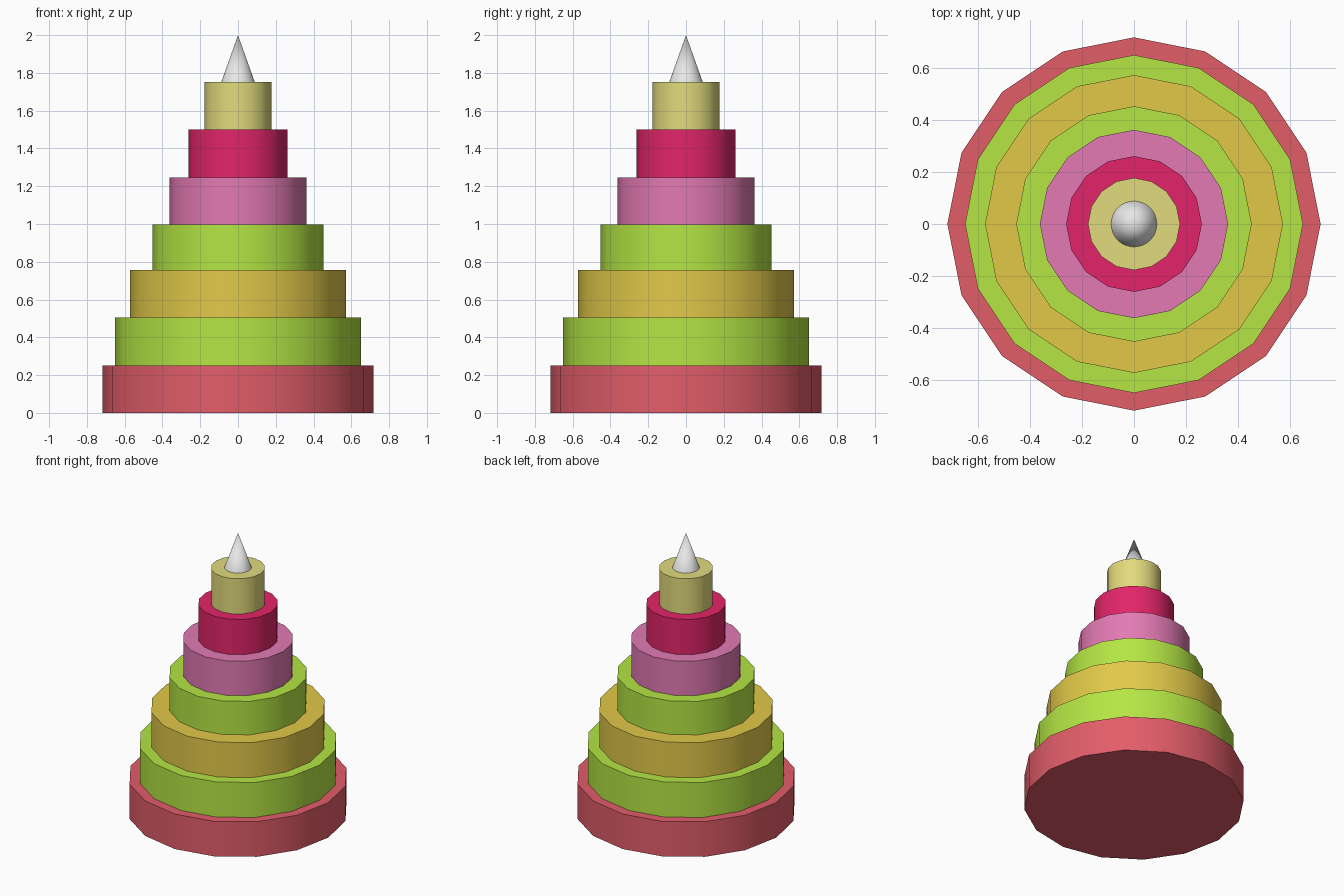
import bpy
import math

cube = bpy.data.objects.get("Cube")
if cube:
    bpy.data.objects.remove(cube, do_unlink=True)


def linear(c):
    c /= 255
    return c / 12.92 if c <= 0.04045 else ((c + 0.055) / 1.055) ** 2.4


def material(name, rgb):
    mat = bpy.data.materials.new(name)
    mat.use_nodes = True
    colour = [linear(c) for c in rgb] + [1]
    mat.diffuse_color = colour
    mat.node_tree.nodes["Principled BSDF"].inputs["Base Color"].default_value = colour
    return mat


def add_round(name, sides, bottom_radius, top_radius, z0, z1, mat):
    """Upright cylinder or cone between two heights, with a corner on each axis."""
    bpy.ops.mesh.primitive_cone_add(
        vertices=sides, radius1=bottom_radius, radius2=top_radius,
        depth=z1 - z0, location=(0, 0, (z0 + z1) / 2))
    obj = bpy.context.object
    obj.name = name
    obj.data.materials.append(mat)
    bpy.ops.object.shade_smooth_by_angle(angle=math.radians(30))
    return obj


red = material("soft red", (226, 93, 105))
green = material("lime green", (181, 230, 68))
gold = material("gold", (226, 201, 73))
pink = material("pink", (226, 122, 179))
crimson = material("crimson", (226, 37, 104))
khaki = material("khaki", (226, 219, 125))
grey = material("light grey", (231, 231, 231))

# Stacked tiers, from the bottom up: name, radius, top height, colour
tiers = [
    ("base_tier", 0.718, 0.252, red),
    ("second_tier", 0.65, 0.504, green),
    ("third_tier", 0.573, 0.756, gold),
    ("fourth_tier", 0.453, 0.997, green),
    ("fifth_tier", 0.362, 1.245, pink),
    ("sixth_tier", 0.261, 1.499, crimson),
    ("top_tier", 0.177, 1.753, khaki),
]
z = 0
for name, radius, top, mat in tiers:
    add_round(name, 16, radius, radius, z, top, mat)
    z = top

# Pointed tip
add_round("tip_cone", 32, 0.088, 0, z, 2, grey)
